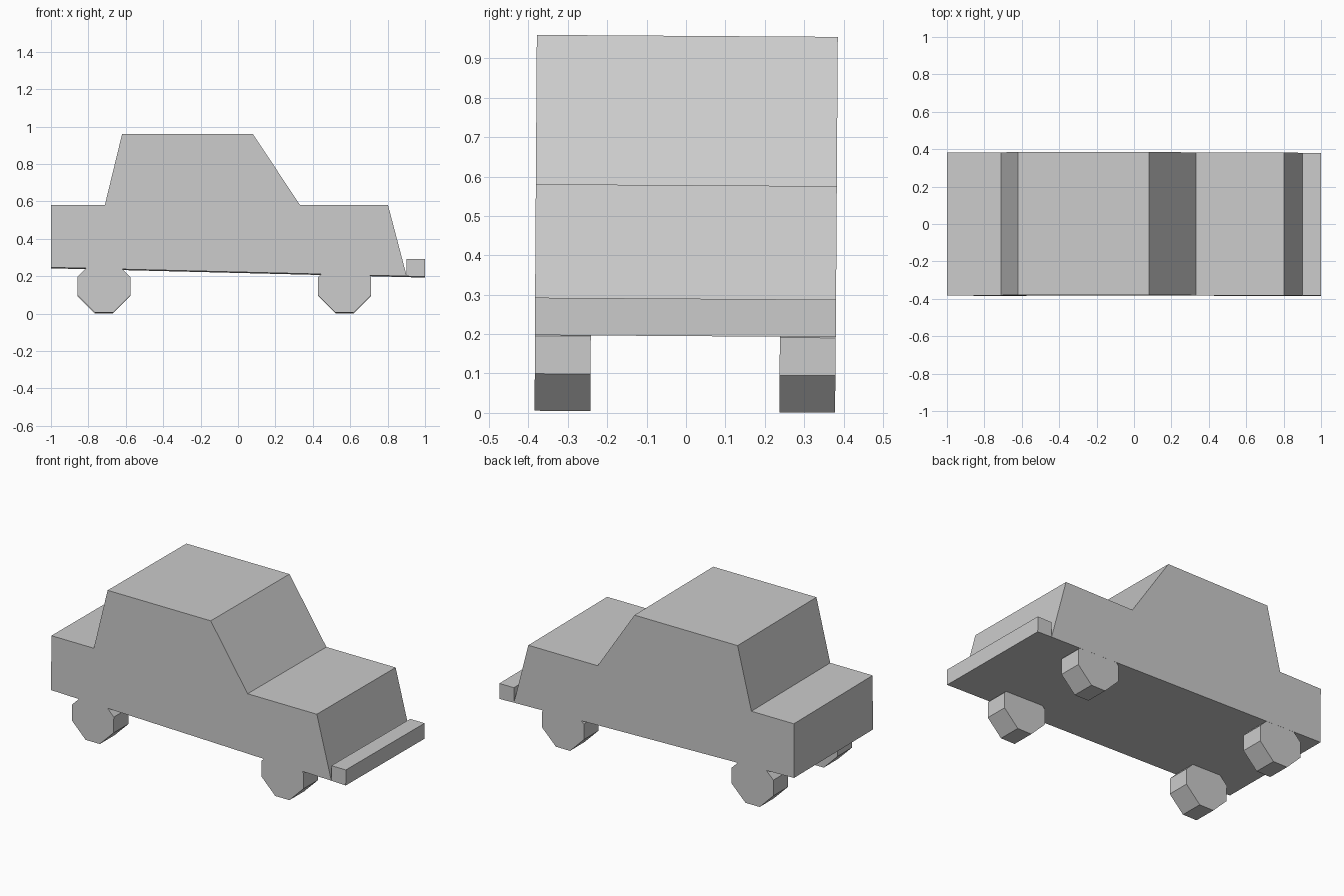
import bpy, bmesh
from math import atan
from mathutils import Matrix

cube = bpy.data.objects.get("Cube")
if cube:
    bpy.data.objects.remove(cube, do_unlink=True)

HALF_WIDTH = 0.382
WHEEL_WIDTH = 0.142
# The whole car leans very slightly sideways
LEAN = Matrix.Translation((0, -0.003, 0)) @ Matrix.Rotation(-atan(0.0066), 4, 'X')

grey = bpy.data.materials.new("plain grey")
grey.use_nodes = True
grey.diffuse_color = (0.6, 0.6, 0.6, 1)
grey.node_tree.nodes["Principled BSDF"].inputs["Base Color"].default_value = grey.diffuse_color


def extrude_profile(name, profile, y0, y1):
    """Solid made by sweeping an (x, z) outline from y0 to y1."""
    bm = bmesh.new()
    face = bm.faces.new([bm.verts.new((x, y0, z)) for x, z in profile])
    swept = bmesh.ops.extrude_face_region(bm, geom=[face])["geom"]
    bmesh.ops.translate(bm, vec=(0, y1 - y0, 0),
                        verts=[v for v in swept if isinstance(v, bmesh.types.BMVert)])
    bmesh.ops.recalc_face_normals(bm, faces=bm.faces)
    bm.transform(LEAN)
    mesh = bpy.data.meshes.new(name)
    bm.to_mesh(mesh)
    bm.free()
    mesh.materials.append(grey)
    obj = bpy.data.objects.new(name, mesh)
    bpy.context.collection.objects.link(obj)
    return obj


# Body: boot, cabin and bonnet in one side outline
extrude_profile("body", [
    (-1, 0.245), (-1, 0.578), (-0.712, 0.578), (-0.62, 0.957), (0.08, 0.957),
    (0.332, 0.578), (0.802, 0.578), (0.902, 0.198)], -HALF_WIDTH, HALF_WIDTH)

# Bumper
extrude_profile("front_bumper", [
    (0.902, 0.198), (0.902, 0.29), (1, 0.29), (1, 0.195)], -HALF_WIDTH, HALF_WIDTH)

# Wheels: chunky octagons flush with the sides
RADIUS, FLAT, AXLE_Z = 0.142, 0.048, 0.145
octagon = [(sx * a, sz * b) for sx, sz, a, b in (
    (-1, -1, FLAT, RADIUS), (1, -1, FLAT, RADIUS),
    (1, -1, RADIUS, FLAT), (1, 1, RADIUS, FLAT),
    (1, 1, FLAT, RADIUS), (-1, 1, FLAT, RADIUS),
    (-1, 1, RADIUS, FLAT), (-1, -1, RADIUS, FLAT))]
outer, inner = HALF_WIDTH - 0.0005, HALF_WIDTH - WHEEL_WIDTH
for end, axle_x in (("rear", -0.717), ("front", 0.57)):
    outline = [(axle_x + x, AXLE_Z + z) for x, z in octagon]
    extrude_profile(end + "_wheel_near", outline, -outer, -inner)
    extrude_profile(end + "_wheel_far", outline, inner, outer)
